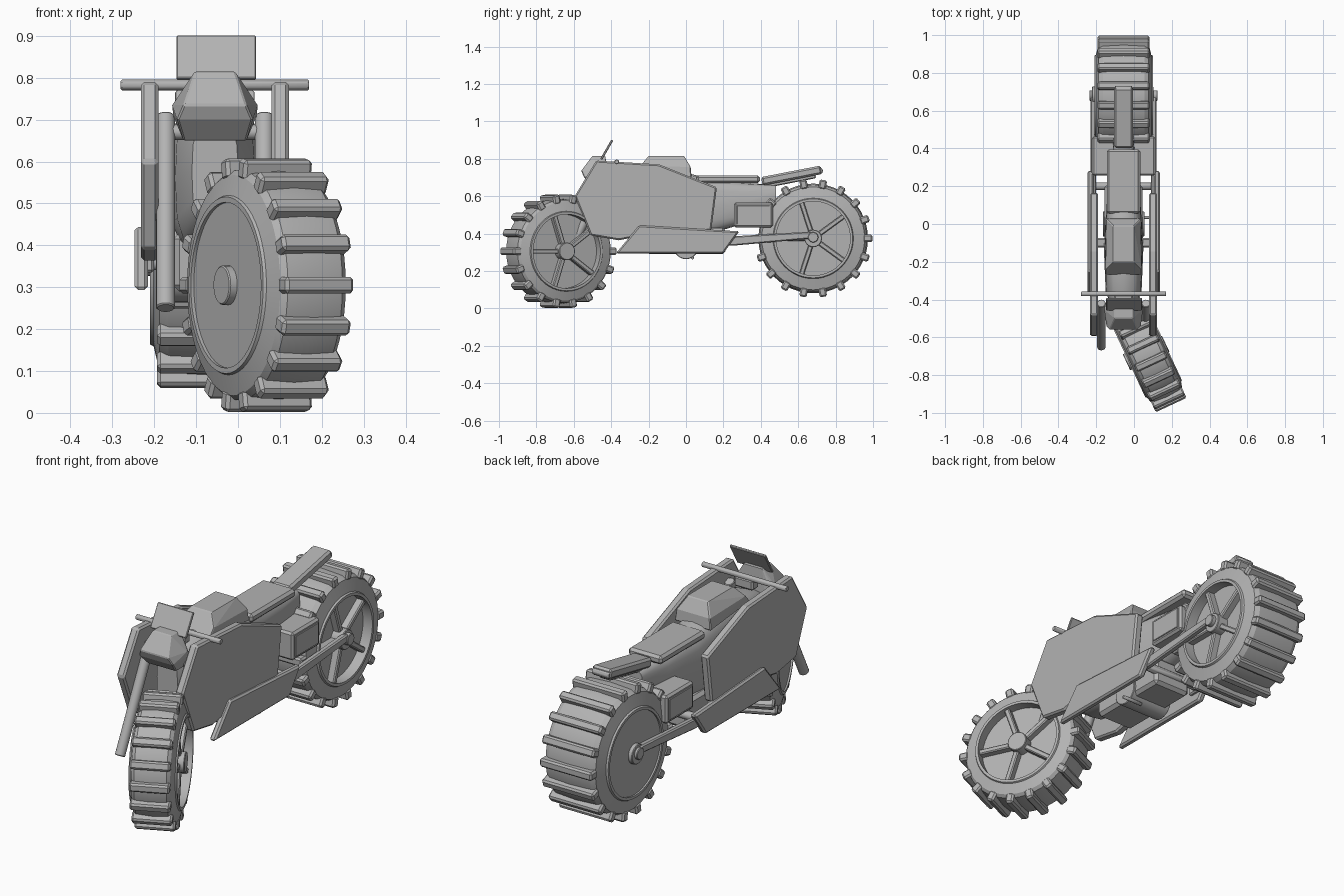
import bpy, bmesh, math
from mathutils import Matrix, Vector

if "Cube" in bpy.data.objects:
    bpy.data.objects.remove(bpy.data.objects["Cube"])

CX = -0.055  # centre plane of the bike
grey = bpy.data.materials.new("matte_grey")
grey.diffuse_color = (0.45, 0.45, 0.45, 1)
grey.use_nodes = True
grey.node_tree.nodes["Principled BSDF"].inputs["Base Color"].default_value = grey.diffuse_color


def finish(name, bm, matrix=None, bevel=0, smooth=0):
    bmesh.ops.recalc_face_normals(bm, faces=bm.faces)
    if matrix:
        bm.transform(matrix)
    me = bpy.data.meshes.new(name)
    bm.to_mesh(me)
    bm.free()
    me.materials.append(grey)
    ob = bpy.data.objects.new(name, me)
    bpy.context.collection.objects.link(ob)
    if smooth:
        for p in me.polygons:
            p.use_smooth = True
        me.set_sharp_from_angle(angle=math.radians(smooth))
    if bevel:
        m = ob.modifiers.new("bevel", 'BEVEL')
        m.width, m.segments, m.limit_method = bevel, 1, 'ANGLE'
    return ob


def box(name, centre, size, tilt=0, bevel=0.008, matrix=None):
    """Box tilted about x."""
    bm = bmesh.new()
    bmesh.ops.create_cube(bm, size=1)
    bm.transform(Matrix.Translation(centre) @ Matrix.Rotation(tilt, 4, 'X')
                 @ Matrix.Diagonal((*size, 1)))
    return finish(name, bm, matrix, bevel)


def rod(name, a, b, r, sides=16, matrix=None, bevel=0.003):
    """Cylinder between two points."""
    a, b = Vector(a), Vector(b)
    bm = bmesh.new()
    bmesh.ops.create_cone(bm, cap_ends=True, segments=sides, radius1=r, radius2=r,
                          depth=(b - a).length)
    rot = (b - a).to_track_quat('Z', 'Y').to_matrix().to_4x4()
    bm.transform(Matrix.Translation((a + b) / 2) @ rot)
    return finish(name, bm, matrix, bevel, 40)


def lathe(name, profile, matrix, seg=48):
    """Closed (x, radius) outline spun about x."""
    bm = bmesh.new()
    rings = []
    for i in range(seg):
        a = 2 * math.pi * i / seg
        rings.append([bm.verts.new((x, r * math.cos(a), r * math.sin(a))) for x, r in profile])
    n = len(profile)
    for i in range(seg):
        p, q = rings[i], rings[(i + 1) % seg]
        for j in range(n):
            k = (j + 1) % n
            bm.faces.new((p[j], p[k], q[k], q[j]))
    return finish(name, bm, matrix, 0, 25)


def slab(name, outline, x0, x1, bevel=0.008):
    """Side outline (y, z) extruded across x."""
    bm = bmesh.new()
    f = bm.faces.new([bm.verts.new((x0, y, z)) for y, z in outline])
    ext = bmesh.ops.extrude_face_region(bm, geom=[f])
    bmesh.ops.translate(bm, vec=(x1 - x0, 0, 0),
                        verts=[v for v in ext['geom'] if isinstance(v, bmesh.types.BMVert)])
    return finish(name, bm, None, bevel)


def hull(name, points):
    """Convex faceted solid from half points (half_width, y, z)."""
    bm = bmesh.new()
    for hw, y, z in points:
        for s in (-1, 1):
            bm.verts.new((CX + s * hw, y, z))
    bmesh.ops.convex_hull(bm, input=bm.verts)
    bmesh.ops.dissolve_limit(bm, angle_limit=0.02, verts=bm.verts, edges=bm.edges)
    return finish(name, bm, None, 0.004)


def wheel(prefix, centre, turn, half, rim, radius):
    """half: tread half width, rim: rim half width, radius: outer tread radius."""
    m = Matrix.Translation(centre) @ Matrix.Rotation(turn, 4, 'Z')
    t = radius - 0.03
    lathe(prefix + "_tyre", [(-rim * .96, .205), (-half * .96, t - .012), (-half * .8, t), (0, t + .006),
                             (half * .8, t), (half * .96, t - .012), (rim * .96, .205)], m)
    lathe(prefix + "_rim", [(-rim, .198), (-rim, .211), (-rim + .012, .217), (rim - .012, .217),
                            (rim, .211), (rim, .198)], m)
    rod(prefix + "_wheel_disc", (-rim + .008, 0, 0), (rim - .05, 0, 0), .205, 48, m, 0)
    rod(prefix + "_hub", (-rim - .012, 0, 0), (rim + .004, 0, 0), .047, 24, m)
    for i in range(5):
        a = math.pi + 2 * math.pi * i / 5
        box(prefix + "_spoke", (rim - .035, .115, 0), (.04, .18, .026), 0, .005,
            m @ Matrix.Rotation(a, 4, 'X'))
    for i in range(18):
        box(prefix + "_tread", (0, t + .005, 0), (2 * half, .05, .04), 0, .008,
            m @ Matrix.Rotation(2 * math.pi * i / 18, 4, 'X'))


wheel("front", (0.068, -0.682, 0.305), math.radians(25), 0.09, 0.107, 0.305)
wheel("rear", (CX, 0.68, 0.374), 0, 0.138, 0.155, 0.317)

# Main body: rounded sections lofted along y (y, bottom, top, half width)
sections = [(-.46, .46, .69, .055), (-.36, .39, .73, .095), (-.12, .37, .755, .105),
            (.1, .39, .70, .09), (.3, .45, .672, .066), (.48, .55, .66, .05)]
bm = bmesh.new()
rings = []
for y, lo, hi, hw in sections:
    ring = []
    for i in range(16):
        a = 2 * math.pi * i / 16
        c, s = math.cos(a), math.sin(a)
        ring.append(bm.verts.new((CX + hw * math.copysign(abs(c) ** .6, c), y,
                                  (lo + hi) / 2 + (hi - lo) / 2 * math.copysign(abs(s) ** .6, s))))
    rings.append(ring)
for p, q in zip(rings, rings[1:]):
    for i in range(16):
        j = (i + 1) % 16
        bm.faces.new((p[i], p[j], q[j], q[i]))
bm.faces.new(rings[0])
bm.faces.new(rings[-1])
finish("body", bm, None, 0, 50)

# Engine under the body
box("engine", (CX, 0.0, 0.36), (0.2, 0.42, 0.14), 0, 0.015)
rod("crankcase", (CX - .11, 0, .33), (CX + .11, 0, .33), .067, 24)
rod("foot_peg", (CX + .04, .035, .27), (CX + .15, .035, .27), .009, 8)

# Tank lid, seat and tail
hull("tank_lid", [(.095, -.27, .73), (.095, .03, .70), (.095, -.24, .765), (.09, .025, .755),
                  (.055, -.2, .815), (.055, -.01, .815)])
box("seat", (CX, .225, .69), (.178, .34, .042), 0, .012)
box("tail_seat", (CX, .565, .71), (.1, .325, .046), math.radians(11), .01)
box("tail_support", (CX, .56, .685), (.06, .27, .03), math.radians(11), .005)
rod("tail_light", (CX - .045, .715, .735), (CX + .045, .715, .735), .018, 8)

# Headlamp, screen and handlebar
hull("headlamp", [(.075, -.5, .65), (.075, -.42, .65), (.09, -.545, .70), (.1, -.43, .71),
                  (.075, -.56, .735), (.103, -.45, .735), (.048, -.5, .815), (.048, -.43, .815)])
box("windscreen", (CX + .003, -.424, .848), (.19, .012, .118), math.radians(-30), .003)
rod("handlebar", (-.28, -.37, .783), (.17, -.37, .783), .013, 12)
box("handlebar_mount", (CX, -.38, .755), (.1, .05, .05))

# Parts repeated on both sides
fairing = [(-.48, .79), (-.145, .77), (.165, .647), (.135, .417), (-.25, .385),
           (-.36, .364), (-.51, .39), (-.595, .60)]
skirt = [(-.25, .444), (.285, .412), (.2, .294), (-.375, .294)]
arm = [(.15, .335), (.25, .335), (.66, .372), (.68, .38), (.68, .4), (.66, .41), (.25, .385), (.15, .385)]
for side, s in (("left", -1), ("right", 1)):
    slab(side + "_fairing", fairing, CX + s * .135, CX + s * .177)
    slab(side + "_lower_fairing", skirt, CX + s * .16, CX + s * .192)
    slab(side + "_swingarm", arm, CX + s * .145, CX + s * .175, .006)
    rod(side + "_axle_cap", (CX + s * .14, .68, .38), (CX + s * .18, .68, .38), .028, 16)
    rod(side + "_fork_leg", (CX + s * .118, -.42, .71), (CX + s * .118, -.65, .25), .023)
    box(side + "_side_box", (CX + s * .105, .36, .5), (.125, .208, .134), 0, .01)
    box(side + "_side_box_lid", (CX + s * .168, .36, .5), (.008, .175, .1), 0, .002)
    box(side + "_panel_bracket", (CX + s * .11, -.1, .56), (.08, .05, .05))
# Fork clamp and pivot link the mirrored parts
rod("fork_clamp", (CX - .13, -.435, .67), (CX + .13, -.435, .67), .018, 12)
rod("swingarm_pivot", (CX - .16, .2, .36), (CX + .16, .2, .36), .02, 12)
